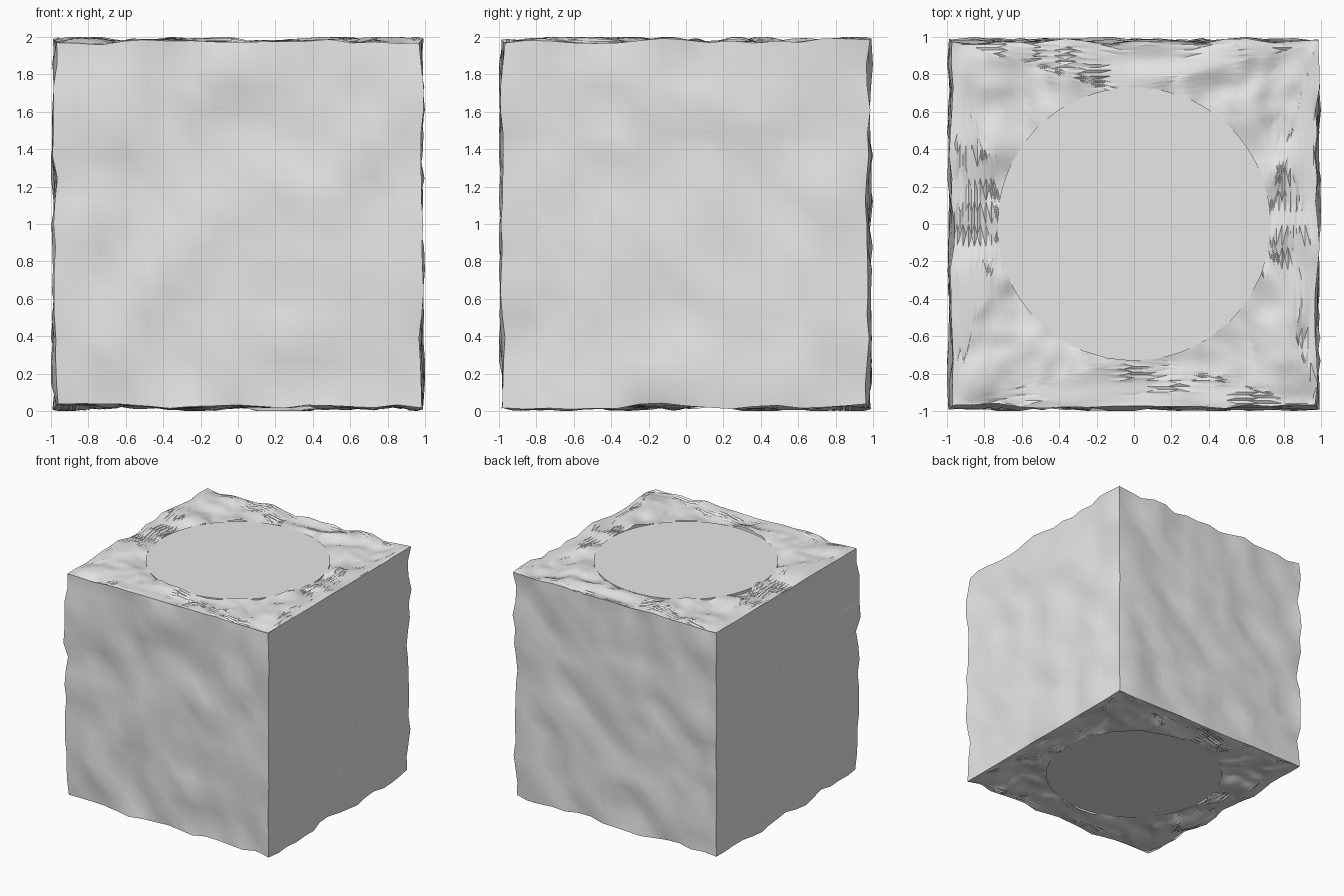
import bpy
import bmesh
import math
from mathutils import Vector, noise

if "Cube" in bpy.data.objects:
    bpy.data.objects.remove(bpy.data.objects["Cube"], do_unlink=True)

HALF = 0.975      # half width of the block before roughening
RADIUS = 0.73     # flat round caps
SEGMENTS = 32     # sides of the round opening
CUTS = 15         # subdivision of every base edge
ROUGHNESS = 0.042

grey = bpy.data.materials.new("light_grey")
grey.use_nodes = True
colour = (0.8, 0.8, 0.8, 1)
grey.diffuse_color = colour
grey.node_tree.nodes["Principled BSDF"].inputs["Base Color"].default_value = colour


def finish(bm, name, angle):
    """Turn the bmesh into a shaded object, sharp above the given angle."""
    bm.normal_update()
    for face in bm.faces:
        face.smooth = True
    for edge in bm.edges:
        edge.smooth = edge.calc_face_angle(math.pi) < math.radians(angle)
    mesh = bpy.data.meshes.new(name)
    bm.to_mesh(mesh)
    bm.free()
    mesh.materials.append(grey)
    obj = bpy.data.objects.new(name, mesh)
    bpy.context.collection.objects.link(obj)
    return obj


def ring(bm, count, radius, z, start):
    """Vertices around the z axis, counter-clockwise from above."""
    angles = [start + math.tau * i / count for i in range(count)]
    return [bm.verts.new((radius * math.cos(a), radius * math.sin(a), z)) for a in angles]


# Rough block: four walls, and fans from the corners to a round opening
bm = bmesh.new()
corners, circles = [], []
for z in (-HALF, HALF):
    corners.append(ring(bm, 4, HALF * math.sqrt(2), z, math.pi / 4))
    circles.append(ring(bm, SEGMENTS, RADIUS, z, 0))

low, high = corners
quarter = SEGMENTS // 4
for i in range(4):
    j = (i + 1) % 4
    # Wall, split from its upper left to its lower right corner
    bm.faces.new((low[i], low[j], high[i]))
    bm.faces.new((low[j], high[j], high[i]))
    # End faces: one fan per corner and one long triangle per side
    for corner, circle, flip in ((low, circles[0], True), (high, circles[1], False)):
        tris = []
        for k in range(i * quarter, (i + 1) * quarter):
            tris.append((corner[i], circle[(k + 1) % SEGMENTS], circle[k]))
        tris.append((corner[i], corner[j], circle[(i + 1) * quarter % SEGMENTS]))
        for tri in tris:
            bm.faces.new(tri[::-1] if flip else tri)

bmesh.ops.subdivide_edges(bm, edges=bm.edges[:], cuts=CUTS, use_grid_fill=True)
bmesh.ops.triangulate(bm, faces=[f for f in bm.faces if len(f.verts) > 3])
bm.normal_update()


# Push every point along its normal by a noise field
def bump(co):
    value = noise.noise(co * 4.3 + Vector((3.1, 7.7, 1.9)))
    value += 0.4 * noise.noise(co * 9.0)
    return max(-0.024, min(0.024, value * ROUGHNESS))


moves = [(v, v.normal * bump(v.co)) for v in bm.verts]
for vert, move in moves:
    vert.co += move
    vert.co.z += 1
finish(bm, "rough_block", 30)

# Smooth round core whose flat ends fill the openings
bm = bmesh.new()
bottom = ring(bm, 96, RADIUS, 1 - HALF, 0)
top = ring(bm, 96, RADIUS, 1 + HALF, 0)
bm.faces.new(top)
bm.faces.new(bottom[::-1])
for i in range(96):
    j = (i + 1) % 96
    bm.faces.new((bottom[i], bottom[j], top[j], top[i]))
finish(bm, "round_core", 30)
